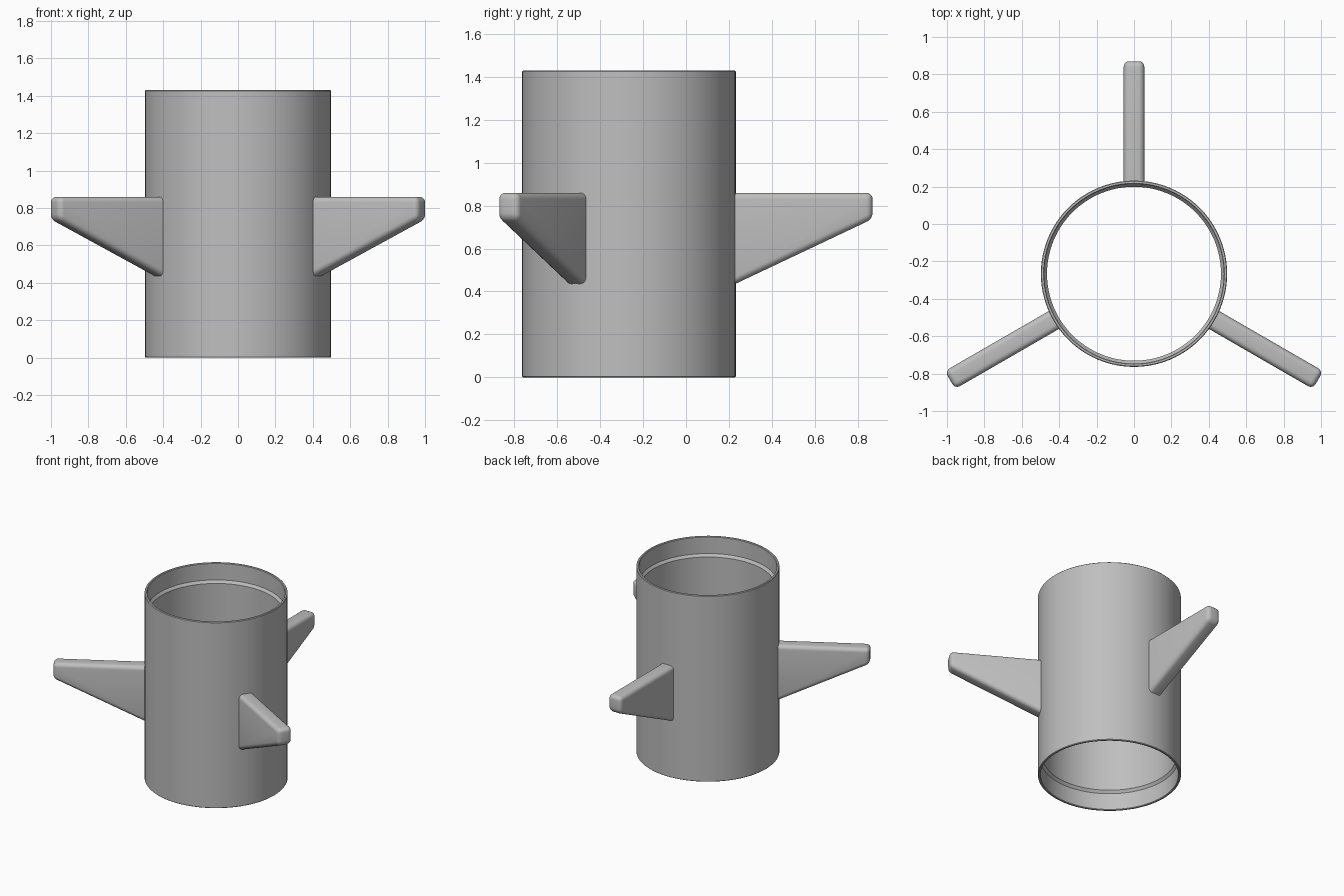
import bpy, bmesh, math
from mathutils import Matrix

cube = bpy.data.objects.get("Cube")
if cube:
    bpy.data.objects.remove(cube, do_unlink=True)

CENTRE_Y = -0.266
HEIGHT = 1.43

grey = bpy.data.materials.new("plain_grey")
grey.use_nodes = True
colour = (0.52, 0.52, 0.52, 1)
grey.diffuse_color = colour
grey.node_tree.nodes["Principled BSDF"].inputs["Base Color"].default_value = colour


def add_object(name, bm):
    bmesh.ops.recalc_face_normals(bm, faces=bm.faces)
    mesh = bpy.data.meshes.new(name)
    bm.to_mesh(mesh)
    bm.free()
    mesh.materials.append(grey)
    obj = bpy.data.objects.new(name, mesh)
    bpy.context.collection.objects.link(obj)
    bpy.ops.object.select_all(action='DESELECT')
    obj.select_set(True)
    bpy.context.view_layer.objects.active = obj
    bpy.ops.object.shade_smooth_by_angle(angle=math.radians(35))
    return obj


# Tube: lathed wall profile with a shallow socket at each end
OUTER, SOCKET, INNER, DEPTH = 0.498, 0.48, 0.465, 0.13
EASE = 0.004
half = [(INNER, DEPTH + 0.02), (SOCKET, DEPTH), (SOCKET, EASE),
        (SOCKET + EASE, 0), (OUTER - EASE, 0), (OUTER, EASE)]
profile = half + [(r, HEIGHT - z) for r, z in reversed(half)]
bm = bmesh.new()
verts = [bm.verts.new((r, 0, z)) for r, z in profile]
edges = [bm.edges.new((verts[i - 1], verts[i])) for i in range(len(verts))]
bmesh.ops.spin(bm, geom=verts + edges, cent=(0, 0, 0), axis=(0, 0, 1),
               angle=math.tau, steps=96, use_merge=True)
bmesh.ops.remove_doubles(bm, verts=bm.verts, dist=0.0001)
bmesh.ops.translate(bm, verts=bm.verts, vec=(0, CENTRE_Y, 0))
add_object("tube", bm)


# Fins: tapered plates with rounded edges, spaced evenly around the tube
def add_fin(name, degrees):
    root, tip, thick = 0.485, 1.136, 0.11
    outline = [(root, 0.43), (tip, 0.738), (tip, 0.86), (root, 0.86)]
    bm = bmesh.new()
    face = bm.faces.new([bm.verts.new((x, -thick / 2, z)) for x, z in outline])
    extruded = bmesh.ops.extrude_face_region(bm, geom=[face])["geom"]
    bmesh.ops.translate(bm, verts=[g for g in extruded if isinstance(g, bmesh.types.BMVert)],
                        vec=(0, thick, 0))
    bmesh.ops.recalc_face_normals(bm, faces=bm.faces)
    rounded = [e for e in bm.edges if any(v.co.x > root + 0.01 for v in e.verts)]
    bmesh.ops.bevel(bm, geom=rounded, offset=0.03, segments=5, profile=0.5,
                    affect='EDGES', clamp_overlap=True)
    place = Matrix.Translation((0, CENTRE_Y, 0)) @ Matrix.Rotation(math.radians(degrees), 4, 'Z')
    bmesh.ops.transform(bm, matrix=place, verts=bm.verts)
    add_object(name, bm)


for name, degrees in (("back_fin", 90), ("right_fin", 210), ("left_fin", 330)):
    add_fin(name, degrees)
